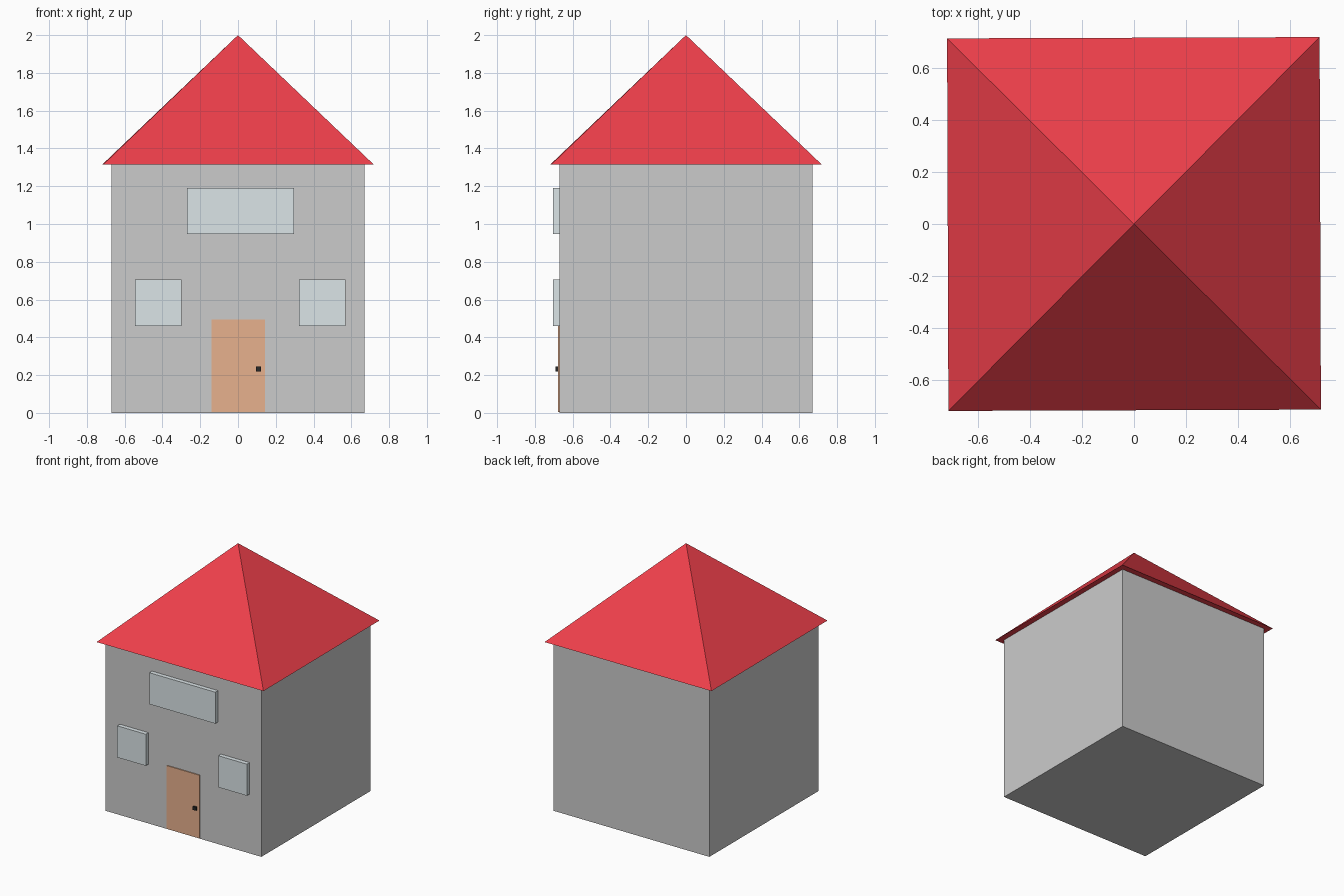
import bpy, math

if "Cube" in bpy.data.objects:
    bpy.data.objects.remove(bpy.data.objects["Cube"])


def material(name, rgb):
    m = bpy.data.materials.new(name)
    m.diffuse_color = (*rgb, 1)
    m.use_nodes = True
    m.node_tree.nodes["Principled BSDF"].inputs["Base Color"].default_value = m.diffuse_color
    return m


def box(name, x, y, z, mat=None):
    """Box from (min, max) ranges on each axis."""
    bpy.ops.mesh.primitive_cube_add(size=1, location=[(a + b) / 2 for a, b in (x, y, z)])
    ob = bpy.context.object
    ob.name = name
    ob.scale = [b - a for a, b in (x, y, z)]
    bpy.ops.object.transform_apply(location=False, rotation=False, scale=True)
    if mat:
        ob.data.materials.append(mat)
    return ob


red = material("roof_red", (0.86, 0.05, 0.07))
glass = material("window_glass", (0.71, 0.78, 0.80))
wood = material("door_wood", (0.80, 0.44, 0.27))
black = material("knob_black", (0.02, 0.02, 0.02))

WALL = 0.67     # half width of the walls
EAVES = 1.316   # height of the roof base

# Walls
box("walls", (-WALL, WALL), (-WALL, WALL), (0, EAVES + 0.02))

# Pyramid roof, overhanging the walls and turned very slightly
bpy.ops.mesh.primitive_cone_add(vertices=4, radius1=0.715 * math.sqrt(2), radius2=0,
                                depth=2 - EAVES, location=(0, 0, (2 + EAVES) / 2),
                                rotation=(0, 0, math.radians(45.2)))
roof = bpy.context.object
roof.name = "roof"
roof.data.materials.append(red)

# Windows: one wide upstairs, two square downstairs
windows = {
    "upper_window": ((-0.27, 0.297), (0.947, 1.191)),
    "left_window": ((-0.545, -0.30), (0.46, 0.705)),
    "right_window": ((0.323, 0.568), (0.46, 0.705)),
}
for name, (x, z) in windows.items():
    box(name, x, (-0.703, -WALL + 0.01), z, glass)

# Door and knob
box("door", (-0.14, 0.142), (-0.677, -WALL + 0.01), (0.005, 0.495), wood)
box("door_knob", (0.095, 0.123), (-0.692, -0.67), (0.22, 0.246), black)
